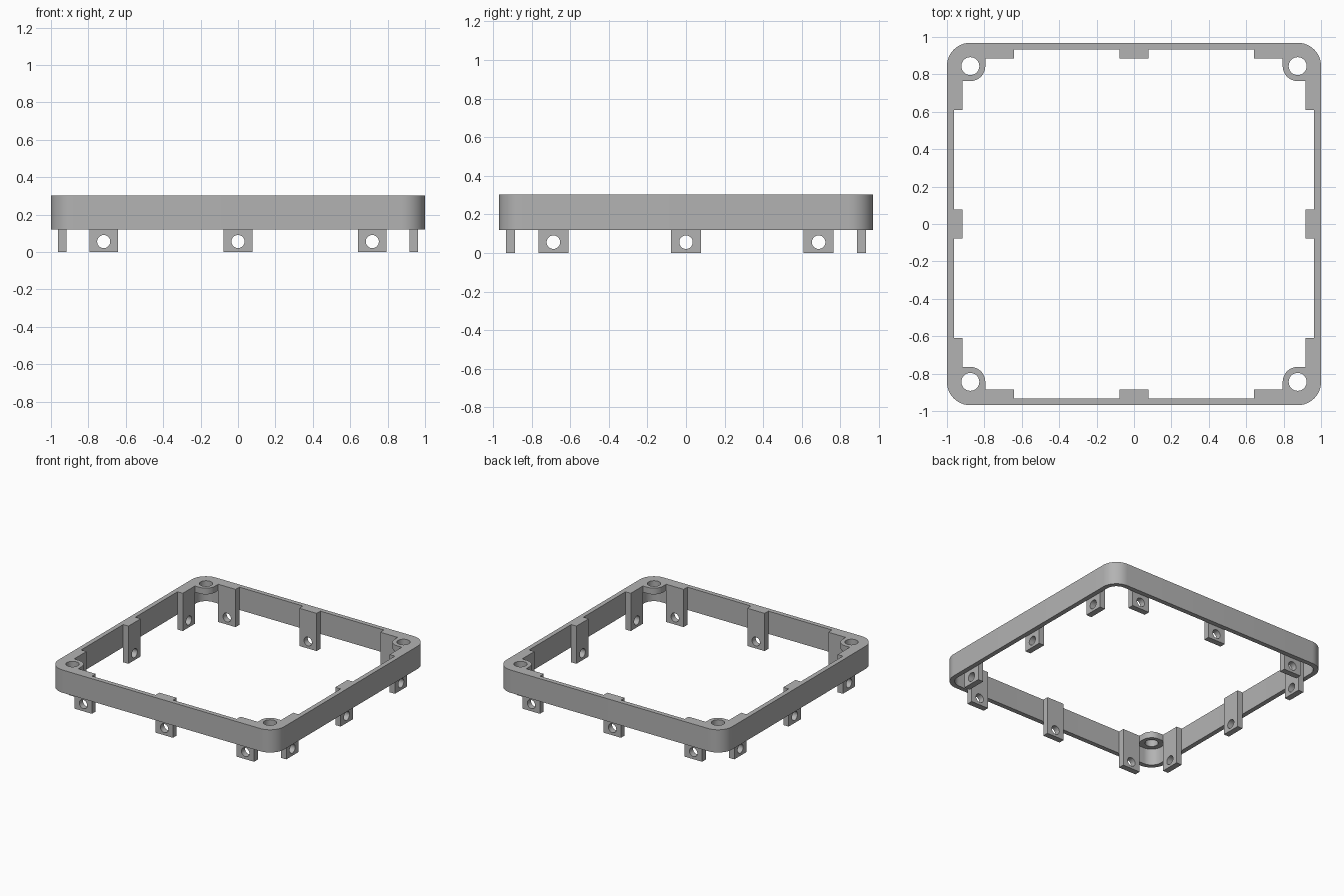
import bpy, bmesh
from math import pi, cos, sin, radians
from mathutils import Matrix, Vector

cube = bpy.data.objects.get("Cube")
if cube:
    bpy.data.objects.remove(cube, do_unlink=True)

# Main sizes
HALF_X, HALF_Y = 1.0, 0.969
BOTTOM, TOP = 0.12, 0.302
WALL = 0.037
TAB_DEPTH, TAB_HALF = 0.047, 0.077
CORNER = 0.125
CX, CY = HALF_X - CORNER, HALF_Y - CORNER
BOSS_THICK, BOSS_R = 0.05, 0.08

grey = bpy.data.materials.new("plain grey")
grey.use_nodes = True
colour = (0.45, 0.45, 0.45, 1)
grey.diffuse_color = colour
grey.node_tree.nodes["Principled BSDF"].inputs["Base Color"].default_value = colour


def arc(x, y, r, start, end, steps=12):
    return [(x + r * cos(start + (end - start) * i / steps),
             y + r * sin(start + (end - start) * i / steps)) for i in range(steps + 1)]


def circle(x, y, r):
    return arc(x, y, r, 0, 2 * pi, 32)[:-1]


def rounded_outline(r):
    """Rectangle with rounded corners sharing the corner centres."""
    points = []
    for k, (sx, sy) in enumerate([(1, 1), (-1, 1), (-1, -1), (1, -1)]):
        points += arc(sx * CX, sy * CY, r, k * pi / 2, (k + 1) * pi / 2)
    return points


def plate_mesh(name, loops, depth):
    """Flat outline with holes, extruded along local z."""
    bm = bmesh.new()
    edges = []
    for loop in loops:
        verts = [bm.verts.new((x, y, 0)) for x, y in loop]
        edges += [bm.edges.new((v, verts[i - 1])) for i, v in enumerate(verts)]
    bmesh.ops.triangle_fill(bm, edges=edges, use_beauty=True, normal=(0, 0, 1))
    out = bmesh.ops.extrude_face_region(bm, geom=bm.faces[:], use_keep_orig=True)
    moved = [g for g in out["geom"] if isinstance(g, bmesh.types.BMVert)]
    bmesh.ops.translate(bm, verts=moved, vec=(0, 0, depth))
    bmesh.ops.recalc_face_normals(bm, faces=bm.faces[:])
    mesh = bpy.data.meshes.new(name)
    bm.to_mesh(mesh)
    bm.free()
    mesh.materials.append(grey)
    return mesh


def place(name, mesh, matrix):
    ob = bpy.data.objects.new(name, mesh)
    bpy.context.collection.objects.link(ob)
    ob.matrix_world = matrix
    return ob


parts = []

# Rounded frame wall
frame = plate_mesh("frame_wall", [rounded_outline(CORNER), rounded_outline(CORNER - WALL)],
                   TOP - BOTTOM)
parts.append(place("frame_wall", frame, Matrix.Translation((0, 0, BOTTOM))))

# Thin screw bosses filling the upper corners
for sx, side in ((1, "left"), (-1, "right")):
    for sy, end in ((1, "back"), (-1, "front")):
        outline = arc(CX, CY, CORNER - WALL, 0, pi / 2)
        outline += [(CX - BOSS_R, HALF_Y - WALL)]
        outline += arc(CX, CY, BOSS_R, pi, 1.5 * pi)
        outline += [(HALF_X - WALL, CY - BOSS_R)]
        loops = [[(sx * x, sy * y) for x, y in loop]
                 for loop in (outline, circle(CX, CY, 0.048))]
        name = f"corner_boss_{end}_{side}"
        parts.append(place(name, plate_mesh(name, loops, BOSS_THICK),
                           Matrix.Translation((0, 0, TOP - BOSS_THICK))))

# Drilled mounting tabs, three on each inner side
tab_outline = [(-TAB_HALF, 0), (TAB_HALF, 0), (TAB_HALF, TOP), (-TAB_HALF, TOP)]
tab = plate_mesh("mounting_tab", [tab_outline, circle(0, 0.056, 0.035)], TAB_DEPTH)
for k, side in enumerate(("front", "left", "back", "right")):
    half, spread = (HALF_X, CY - BOSS_R - TAB_HALF) if k % 2 else (HALF_Y, CX - BOSS_R - TAB_HALF)
    for i, u in enumerate((-spread, 0, spread)):
        matrix = (Matrix.Rotation(k * pi / 2, 4, "Z")
                  @ Matrix.Translation((u, -(half - WALL - TAB_DEPTH), 0))
                  @ Matrix.Rotation(pi / 2, 4, "X"))
        parts.append(place(f"mounting_tab_{side}_{i + 1}", tab, matrix))

# Smooth the round surfaces, keep edges crisp
bpy.ops.object.select_all(action="DESELECT")
for ob in parts:
    ob.select_set(True)
bpy.context.view_layer.objects.active = parts[0]
bpy.ops.object.shade_smooth_by_angle(angle=radians(30))
